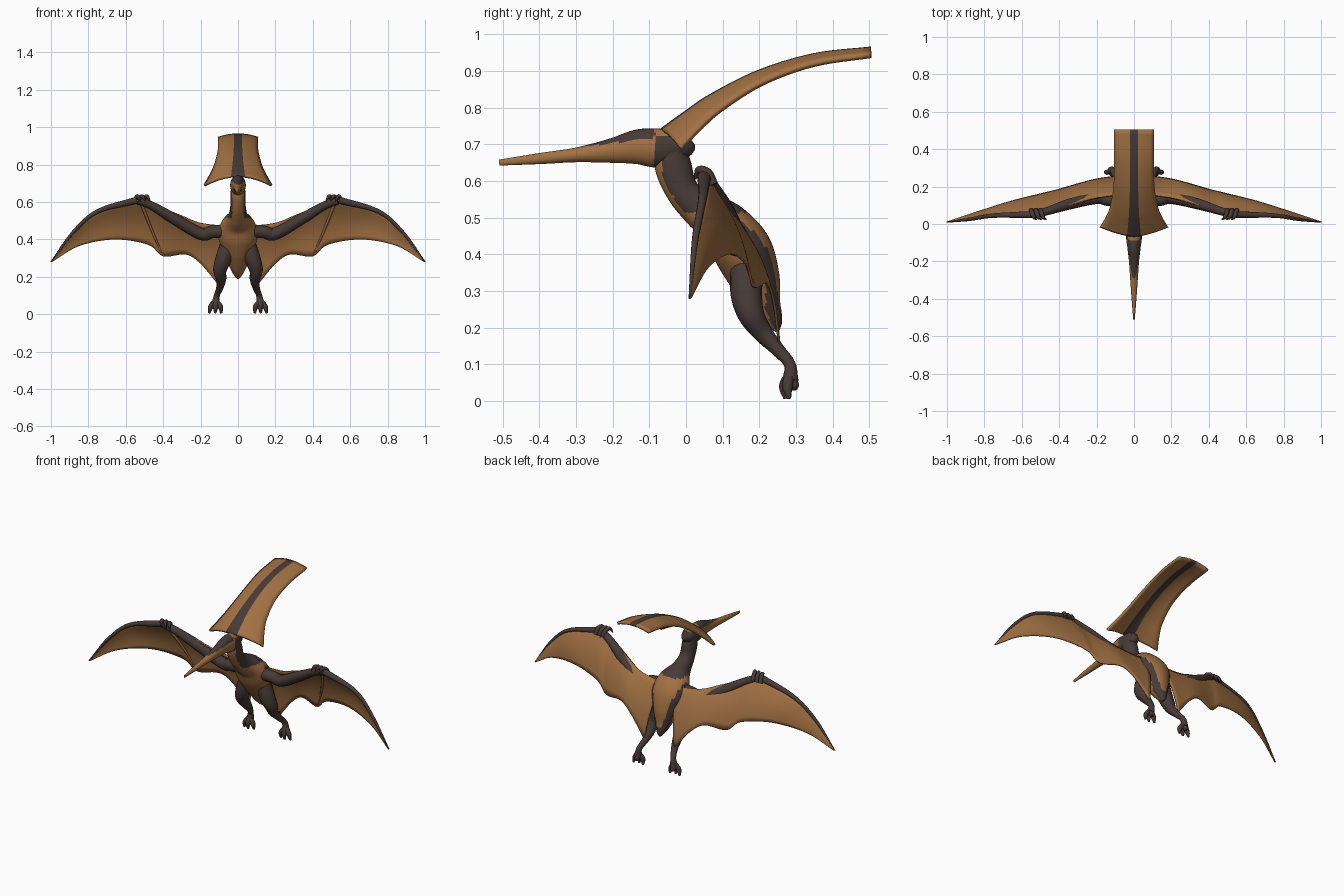
import bpy
import math
from mathutils import Vector

cube = bpy.data.objects.get("Cube")
if cube:
    bpy.data.objects.remove(cube, do_unlink=True)


def make_material(name, rgb):
    m = bpy.data.materials.new(name)
    m.use_nodes = True
    m.diffuse_color = (*rgb, 1)
    m.node_tree.nodes["Principled BSDF"].inputs["Base Color"].default_value = (*rgb, 1)
    return m


TAN = make_material("tan hide", (0.36, 0.165, 0.056))
DARK = make_material("dark brown hide", (0.062, 0.042, 0.037))


def smooth_path(points, steps):
    """Catmull-Rom interpolation of tuples of any length."""
    p = [Vector(q) for q in points]
    p = [2 * p[0] - p[1]] + p + [2 * p[-1] - p[-2]]
    out = []
    for i in range(1, len(p) - 2):
        a, b, c, d = p[i - 1:i + 3]
        for s in range(steps):
            t = s / steps
            out.append(0.5 * (2 * b + (c - a) * t + (2 * a - 5 * b + 4 * c - d) * t * t
                              + (3 * b - a - 3 * c + d) * t ** 3))
    out.append(p[-2])
    return out


def build(name, verts, faces, rule=None, base=TAN, mirror=False, thickness=0):
    """Make a smooth object; rule(centre, normal) picks the dark faces."""
    mesh = bpy.data.meshes.new(name)
    mesh.from_pydata(verts, [], faces)
    mesh.update()
    mesh.materials.append(base)
    if rule:
        mesh.materials.append(DARK)
        for f in mesh.polygons:
            f.material_index = int(rule(f.center, f.normal))
    ob = bpy.data.objects.new(name, mesh)
    bpy.context.collection.objects.link(ob)
    if thickness:
        mod = ob.modifiers.new("thickness", "SOLIDIFY")
        mod.thickness = thickness
        mod.offset = 0
    if mirror:
        mod = ob.modifiers.new("mirror", "MIRROR")
        mod.use_mirror_merge = False
    bpy.ops.object.select_all(action="DESELECT")
    ob.select_set(True)
    bpy.context.view_layer.objects.active = ob
    bpy.ops.object.shade_smooth_by_angle(angle=math.radians(50))
    return ob


def loft(name, centres, radii, ref=(1, 0, 0), sides=12, steps=6, **kw):
    """Tube along centres; radii are numbers or (along ref, across ref)."""
    radii = [r if isinstance(r, tuple) else (r, r) for r in radii]
    path = smooth_path(centres, steps)
    size = smooth_path(radii, steps)
    verts, faces = [], []
    for i, p in enumerate(path):
        tangent = (path[min(i + 1, len(path) - 1)] - path[max(i - 1, 0)]).normalized()
        ref_v = Vector(ref)
        u = (ref_v - tangent * ref_v.dot(tangent)).normalized()
        w = tangent.cross(u)
        a, b = (max(r, 0.002) for r in size[i])
        for k in range(sides):
            ang = math.tau * k / sides
            verts.append(p + u * a * math.cos(ang) + w * b * math.sin(ang))
    for i in range(len(path) - 1):
        for k in range(sides):
            n = (k + 1) % sides
            faces.append((i * sides + k, i * sides + n, (i + 1) * sides + n, (i + 1) * sides + k))
    faces.append(tuple(reversed(range(sides))))
    last = (len(path) - 1) * sides
    faces.append(tuple(range(last, last + sides)))
    return build(name, verts, faces, **kw)


def sheet(name, rows, **kw):
    """Quad grid from equal-length rows of points."""
    n = len(rows[0])
    verts = [v for row in rows for v in row]
    faces = [(i * n + j, i * n + j + 1, (i + 1) * n + j + 1, (i + 1) * n + j)
             for i in range(len(rows) - 1) for j in range(n - 1)]
    return build(name, verts, faces, **kw)


# Neck, torso and tail: dark nape, two dark stripes down the back
def body_dark(c, n):
    if c.z > 0.515:
        return n.y > -0.55
    inner = 0.015 + 0.3 * (c.z - 0.25)
    return n.y > 0 and (c.z < 0.25 or inner < abs(c.x) < inner + 0.03)


loft("body",
     [(0, -.04, .70), (0, -.035, .64), (0, -.008, .57), (0, .045, .52), (0, .11, .475),
      (0, .155, .41), (0, .19, .33), (0, .215, .265), (0, .24, .215), (0, .25, .19)],
     [(.036, .04), (.04, .05), (.042, .045), (.055, .055), (.095, .068),
      (.105, .08), (.075, .068), (.05, .045), (.025, .025), (.006, .006)],
     sides=40, steps=10, rule=body_dark)


# Head and long beak, with a dark saddle on top
def head_dark(c, n):
    if c.y > -0.085:
        return c.z < 0.725
    return c.y > -0.29 and c.z > 0.692 + 0.13 * (c.y + 0.29)


loft("head",
     [(0, -.51, .65), (0, -.4, .661), (0, -.3, .671), (0, -.2, .683), (0, -.13, .693),
      (0, -.07, .69), (0, -.01, .70), (0, .012, .715)],
     [(.004, .008), (.013, .015), (.02, .02), (.027, .034), (.035, .048),
      (.042, .053), (.034, .04), (.012, .02)],
     sides=28, steps=8, rule=head_dark)

# Arched crest: centre line y, z, half width, edge sweep and edge drop
crest_spine = smooth_path(
    [(-.065, .738, .18, .05, .05), (0, .785, .15, .035, .045), (.07, .832, .125, .025, .038),
     (.2, .897, .106, .01, .03), (.35, .942, .105, 0, .024), (.505, .96, .105, 0, .018)], 6)
columns = [-1, -.8, -.6, -.4, -.2, 0, .2, .4, .6, .8, 1]
sheet("crest",
      [[(v * w, y + dy * abs(v) ** 1.5, z - dz * v * v) for v in columns]
       for y, z, w, dy, dz in crest_spine],
      rule=lambda c, n: abs(c.x) < 0.023, thickness=0.014)

# Wing membranes between a leading and a scalloped trailing edge
leading = [(.05, .16, .47), (.2, .14, .487), (.31, .11, .53), (.45, .07, .585),
           (.54, .05, .61), (.75, .045, .55), (.88, .025, .44), (1, .01, .28)]
trailing = [(.10, .255, .15), (.2, .24, .27), (.28, .22, .32), (.40, .185, .31),
            (.48, .165, .372), (.66, .12, .40), (.85, .06, .365), (.995, .012, .28)]
wing_rows = []
for a, b in zip(smooth_path(leading, 6), smooth_path(trailing, 6)):
    bulge = Vector((0, 0.06, 0.02)) * (b - a).length
    wing_rows.append([a.lerp(b, t / 8) + bulge * math.sin(math.pi * t / 8) for t in range(9)])
sheet("wing_membranes", wing_rows, mirror=True, thickness=0.007)

# Thin ridge across each membrane from wrist to notch
loft("membrane_ridges", [(.52, .06, .6), (.465, .135, .46), (.405, .183, .32)],
     [.009, .007, .004], sides=8, mirror=True)

# Arms and the long fingers that carry the wings
loft("arms", [(.07, .13, .445), (.14, .13, .44), (.2, .14, .43), (.35, .105, .515),
              (.46, .07, .58), (.535, .05, .608)],
     [.036, .034, .033, .029, .022, .02], ref=(0, 1, 0), base=DARK, mirror=True)
loft("wing_fingers", leading[4:], [.019, .012, .009, .003],
     ref=(0, 1, 0), base=DARK, mirror=True)

# Hooked hand claws at each wrist
for i, dx in enumerate((-.025, 0, .025)):
    loft(f"hand_claw_{i + 1}",
         [(.525 + dx, .075, .59), (.52 + dx, .06, .622), (.51 + dx, .035, .63),
          (.495 + dx, .025, .605)],
         [.013, .012, .01, .003], sides=8, base=DARK, mirror=True)

# Legs, bent at the knee and ankle
loft("legs", [(.055, .165, .36), (.08, .165, .29), (.097, .178, .235), (.09, .21, .185),
              (.098, .25, .14), (.113, .283, .10), (.12, .285, .055)],
     [.045, .043, .036, .027, .019, .016, .022], sides=16, base=DARK, mirror=True)

# Toes spread under each foot
for i, (dx, y) in enumerate(((-.032, .277), (0, .268), (.032, .277), (0, .295))):
    low = .03 if y > .29 else .006
    loft(f"toe_{i + 1}", [(.12, .284, .075), (.12 + dx * .8, y, .04), (.122 + dx, y + .004, low)],
         [.013, .014, .006], sides=8, base=DARK, mirror=True)
